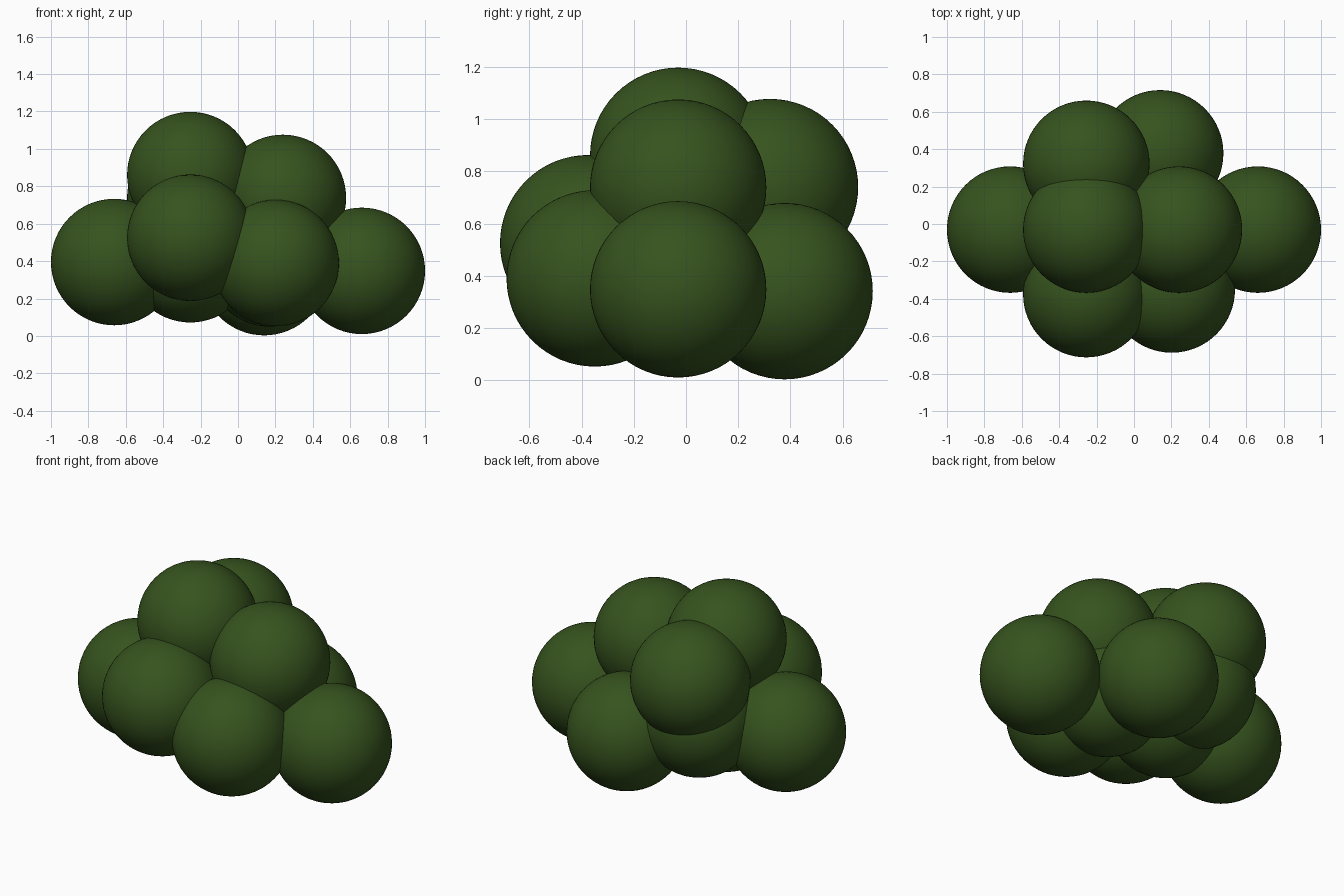
import bpy

if "Cube" in bpy.data.objects:
    bpy.data.objects.remove(bpy.data.objects["Cube"])

RADIUS = 0.338

# Dark leaf green
leaf = bpy.data.materials.new("leaf_green")
leaf.diffuse_color = (0.037, 0.087, 0.013, 1)
leaf.use_nodes = True
leaf.node_tree.nodes["Principled BSDF"].inputs["Base Color"].default_value = leaf.diffuse_color


def clump(name, centre):
    bpy.ops.mesh.primitive_uv_sphere_add(segments=64, ring_count=32,
                                         radius=RADIUS, location=centre)
    ob = bpy.context.object
    ob.name = name
    ob.data.materials.append(leaf)
    bpy.ops.object.shade_smooth()
    return ob


# Round foliage clumps of the bush
clumps = {
    # middle row
    "left_clump": (-0.662, -0.03, 0.395),
    "right_clump": (0.662, -0.03, 0.348),
    "top_left_clump": (-0.255, -0.03, 0.86),
    "top_right_clump": (0.24, -0.03, 0.738),
    "core_left_clump": (-0.255, -0.03, 0.41),
    "core_right_clump": (0.17, -0.03, 0.388),
    # front row
    "front_left_clump": (-0.255, -0.375, 0.525),
    "front_right_clump": (0.202, -0.35, 0.39),
    # back row
    "back_upper_clump": (-0.255, 0.322, 0.74),
    "back_lower_clump": (-0.255, 0.233, 0.475),
    "back_right_clump": (0.14, 0.378, 0.341),
}
for name, centre in clumps.items():
    clump(name, centre)
